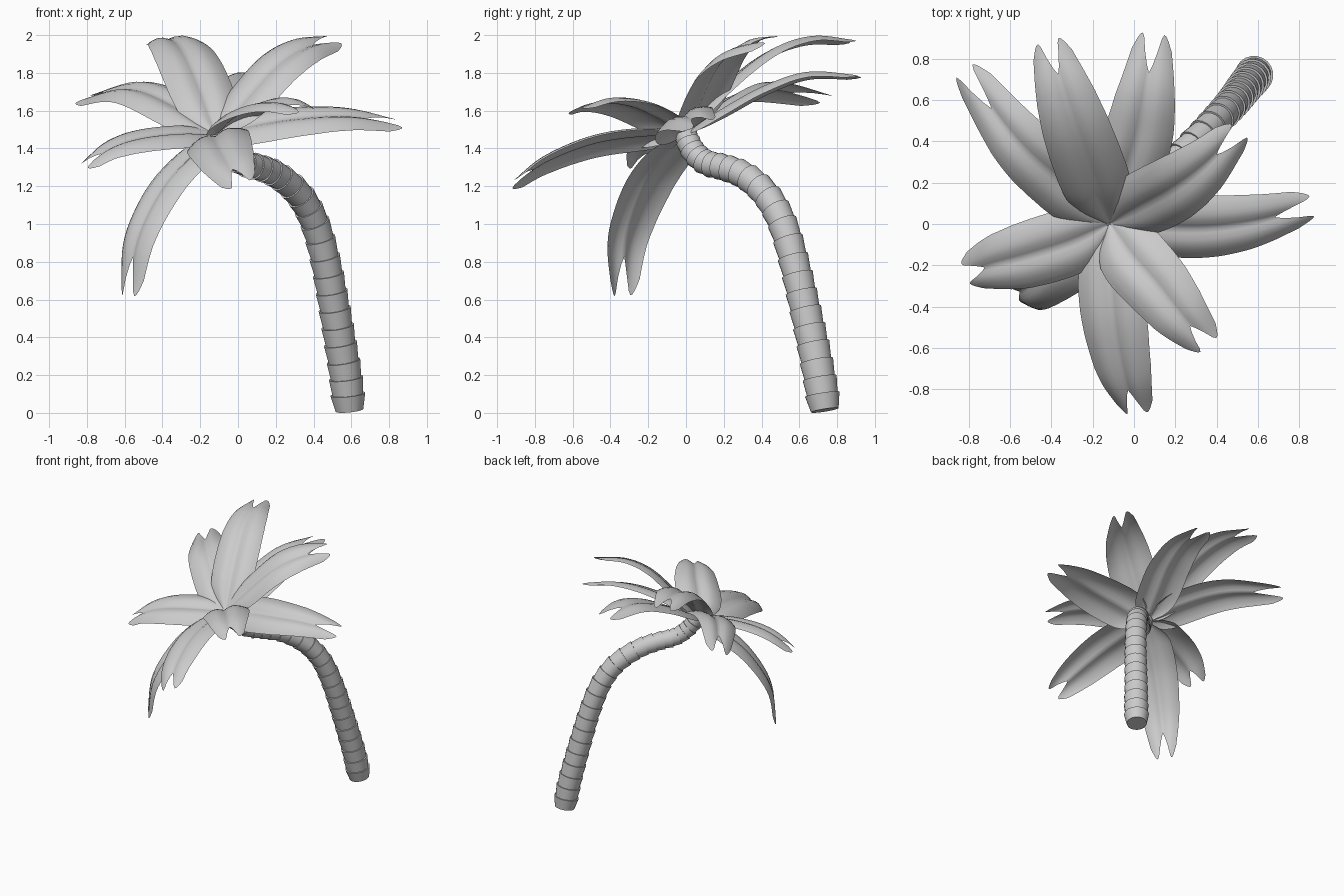
import bpy, math
from mathutils import Vector

if "Cube" in bpy.data.objects:
    bpy.data.objects.remove(bpy.data.objects["Cube"])


def spline(pts, t):
    """Catmull-Rom position at t in 0..1"""
    p = [Vector(q) for q in pts]
    p = [2 * p[0] - p[1]] + p + [2 * p[-1] - p[-2]]
    n = len(p) - 3
    i = max(0, min(int(t * n), n - 1))
    f = t * n - i
    a, b, c, d = p[i:i + 4]
    return 0.5 * (2 * b + (c - a) * f + (2 * a - 5 * b + 4 * c - d) * f ** 2
                  + (3 * b - a - 3 * c + d) * f ** 3)


def tangent(pts, t):
    return (spline(pts, min(t + .01, 1)) - spline(pts, max(t - .01, 0))).normalized()


def lerp_table(tab, x):
    for (x0, y0), (x1, y1) in zip(tab, tab[1:]):
        if x <= x1:
            return y0 + (y1 - y0) * (x - x0) / (x1 - x0)
    return tab[-1][1]


def make(name, verts, faces, angle):
    me = bpy.data.meshes.new(name)
    me.from_pydata(verts, [], faces)
    ob = bpy.data.objects.new(name, me)
    bpy.context.collection.objects.link(ob)
    bpy.ops.object.select_all(action='DESELECT')
    ob.select_set(True)
    bpy.context.view_layer.objects.active = ob
    bpy.ops.object.shade_smooth_by_angle(angle=math.radians(angle))
    return ob


# Trunk: stacked flared collars along a bent path
path = [(.59, .735, .014), (.57, .705, .2), (.537, .665, .4), (.503, .62, .6),
        (.465, .573, .8), (.41, .513, 1.0), (.33, .43, 1.15), (.215, .315, 1.255),
        (.11, .20, 1.30), (.02, .105, 1.325), (-.05, .035, 1.39), (-.105, -.005, 1.48)]
SEG, SIDES = 24, 20
verts, faces = [], []


def ring(t, r):
    c, d = spline(path, t), tangent(path, t)
    x = d.cross(Vector((1, -1, 0))).normalized()
    y = d.cross(x)
    for k in range(SIDES):
        a = 2 * math.pi * k / SIDES
        verts.append(c + x * r * math.cos(a) + y * r * math.sin(a))


for s in range(SEG):
    t0, t1 = s / SEG, (s + 1) / SEG
    r = .093 - .03 * t0
    ring(t0, r * (.8 if s == 0 else .9))
    ring(t1, r)
rows = len(verts) // SIDES
for j in range(rows - 1):
    for k in range(SIDES):
        k2 = (k + 1) % SIDES
        faces.append((j * SIDES + k, j * SIDES + k2, (j + 1) * SIDES + k2, (j + 1) * SIDES + k))
faces.append(tuple(reversed(range(SIDES))))
faces.append(tuple(range((rows - 1) * SIDES, rows * SIDES)))
make("trunk", verts, faces, 35)

# Leaf outline, cross-section and notched tip
WIDTH = [(0, .02), (.04, .06), (.08, .105), (.13, .14), (.2, .164), (.3, .173), (.42, .172),
         (.55, .164), (.7, .146), (.82, .123), (.92, .1), (1, .08)]
HUMP = [(0, -.009), (.12, -.001), (.3, .009), (.5, .01), (.8, -.008), (1, -.03)]
REACH = [(0, .83), (.15, .87), (.3, .92), (.5, .98), (.65, 1), (.77, .995), (.88, .975), (1, .93)]
HALF = [.12, .3, .5, .65, .77, .88, 1]
US = [-u for u in reversed(HALF)] + [0] + HALF


def leaf(name, mids, side, side_end=None, rows=24):
    pts = [(-.115, 0, 1.475)] + mids
    side = Vector(side)
    side_end = Vector(side_end or side)
    up = 1 if tangent(pts, .1).cross(side).z > 0 else -1
    verts, faces = [], []
    for j in range(rows + 1):
        for u in US:
            t = j / rows * lerp_table(REACH, abs(u))
            d = tangent(pts, t)
            sd = side.lerp(side_end, t)
            lat = (sd - d * sd.dot(d)).normalized()
            w = lerp_table(WIDTH, t)
            verts.append(spline(pts, t) + lat * u * w
                         + d.cross(lat) * up * lerp_table(HUMP, abs(u)) * w / .168)
    n = len(US)
    for j in range(rows):
        for k in range(n - 1):
            f = (j * n + k, j * n + k + 1, (j + 1) * n + k + 1, (j + 1) * n + k)
            faces.append(f if up < 0 else f[::-1])
    make(name, verts, faces, 60)


# Nine leaves: midrib points, then sideways direction
leaf("leaf_back_left", [(-.33, .18, 1.63), (-.57, .40, 1.72), (-.82, .74, 1.66)], (.12, .12, .06))
leaf("leaf_back_high", [(-.18, .17, 1.69), (-.27, .42, 1.895), (-.345, .65, 1.98),
                        (-.415, .885, 1.965)], (.3, .06, .03))
leaf("leaf_back", [(-.05, .2, 1.6), (.02, .42, 1.72), (.06, .65, 1.795), (.095, .92, 1.78)],
     (1, 0, .05))
leaf("leaf_right_high", [(.04, .08, 1.67), (.2, .17, 1.845), (.35, .285, 1.94), (.51, .45, 1.975)],
     (-.12, .2, .1))
leaf("leaf_right", [(.1, -.02, 1.535), (.35, -.025, 1.57), (.6, .01, 1.575), (.86, .085, 1.53)],
     (0, .34, .22), (0, .34, .12))
leaf("leaf_front_right", [(-.03, -.14, 1.565), (.1, -.29, 1.63), (.23, -.45, 1.645),
                          (.36, -.585, 1.60)], (.3, .26, .08))
leaf("leaf_front", [(-.12, -.25, 1.47), (-.1, -.5, 1.43), (-.05, -.75, 1.33), (.015, -.915, 1.21)],
     (.34, 0, .12))
leaf("leaf_left", [(-.3, -.09, 1.485), (-.52, -.16, 1.46), (-.68, -.2, 1.405), (-.815, -.24, 1.305)],
     (-.06, .3, .1))
leaf("leaf_drooping", [(-.25, -.11, 1.37), (-.41, -.225, 1.19), (-.54, -.32, .92), (-.58, -.335, .62)],
     (-.1, .13, 0))
